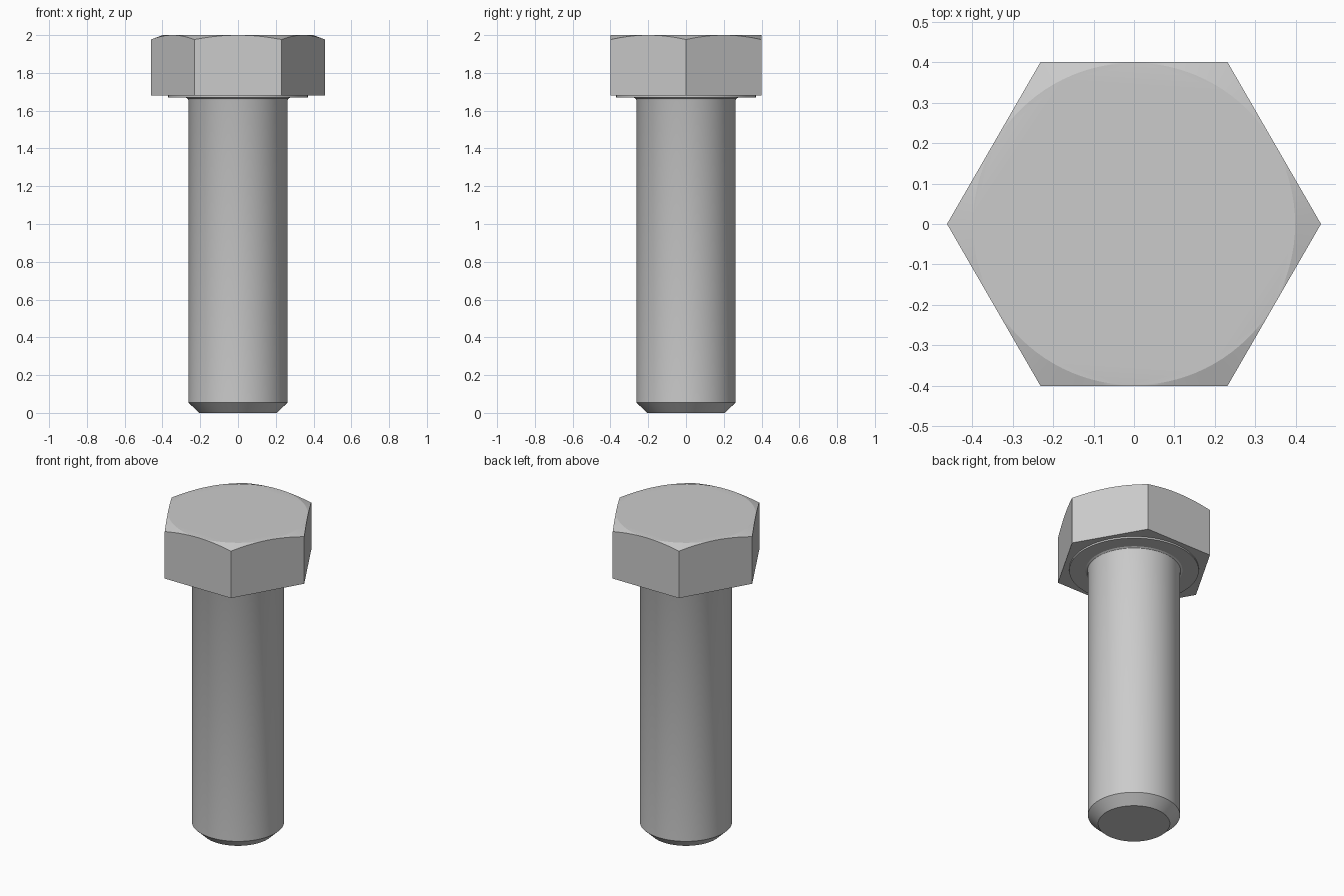
import bpy, bmesh
from math import cos, pi, radians, sin

cube = bpy.data.objects.get("Cube")
if cube:
    bpy.data.objects.remove(cube)

# Plain steel
steel = bpy.data.materials.new("grey steel")
steel.use_nodes = True
GREY = (0.6, 0.6, 0.6, 1)
steel.diffuse_color = GREY
steel.node_tree.nodes["Principled BSDF"].inputs["Base Color"].default_value = GREY

APOTHEM = 0.4
SEGMENTS = 96


def hex_radius(a):
    """Distance from the axis to the hexagon's side at angle a."""
    return APOTHEM / cos(a % (pi / 3) - pi / 6)


def stack_rings(name, rings, smooth_angle):
    """Skin a closed solid over rings, each a function angle -> (radius, z)."""
    bm = bmesh.new()
    angles = [2 * pi * i / SEGMENTS for i in range(SEGMENTS)]
    loops = []
    for ring in rings:
        points = [(a, *ring(a)) for a in angles]
        loops.append([bm.verts.new((r * cos(a), r * sin(a), z)) for a, r, z in points])
    for low, high in zip(loops, loops[1:]):
        for i in range(SEGMENTS):
            j = (i + 1) % SEGMENTS
            bm.faces.new((low[i], low[j], high[j], high[i]))
    bm.faces.new(loops[0][::-1])
    bm.faces.new(loops[-1])
    mesh = bpy.data.meshes.new(name)
    bm.to_mesh(mesh)
    bm.free()
    mesh.materials.append(steel)
    obj = bpy.data.objects.new(name, mesh)
    bpy.context.collection.objects.link(obj)
    bpy.ops.object.select_all(action="DESELECT")
    obj.select_set(True)
    bpy.context.view_layer.objects.active = obj
    bpy.ops.object.shade_smooth_by_angle(angle=radians(smooth_angle))
    return obj


def circle(r, z):
    return lambda a: (r, z)


# Hexagonal head, its top corners cut by a shallow cone
stack_rings("hex_head", [
    lambda a: (hex_radius(a), 1.68),
    lambda a: (hex_radius(a), 2 - 0.38 * (hex_radius(a) - APOTHEM)),
    circle(APOTHEM - 0.002, 2),
], 15)

# Thin round bearing face under the head
stack_rings("washer_face", [circle(0.37, 1.67), circle(0.37, 1.685)], 30)

# Shank with a chamfered tip and a small fillet below the head
stack_rings("shank", [
    circle(r, z) for r, z in [
        (0.205, 0), (0.263, 0.055), (0.263, 1.655),
        (0.267, 1.664), (0.28, 1.672),
    ]
], 30)
